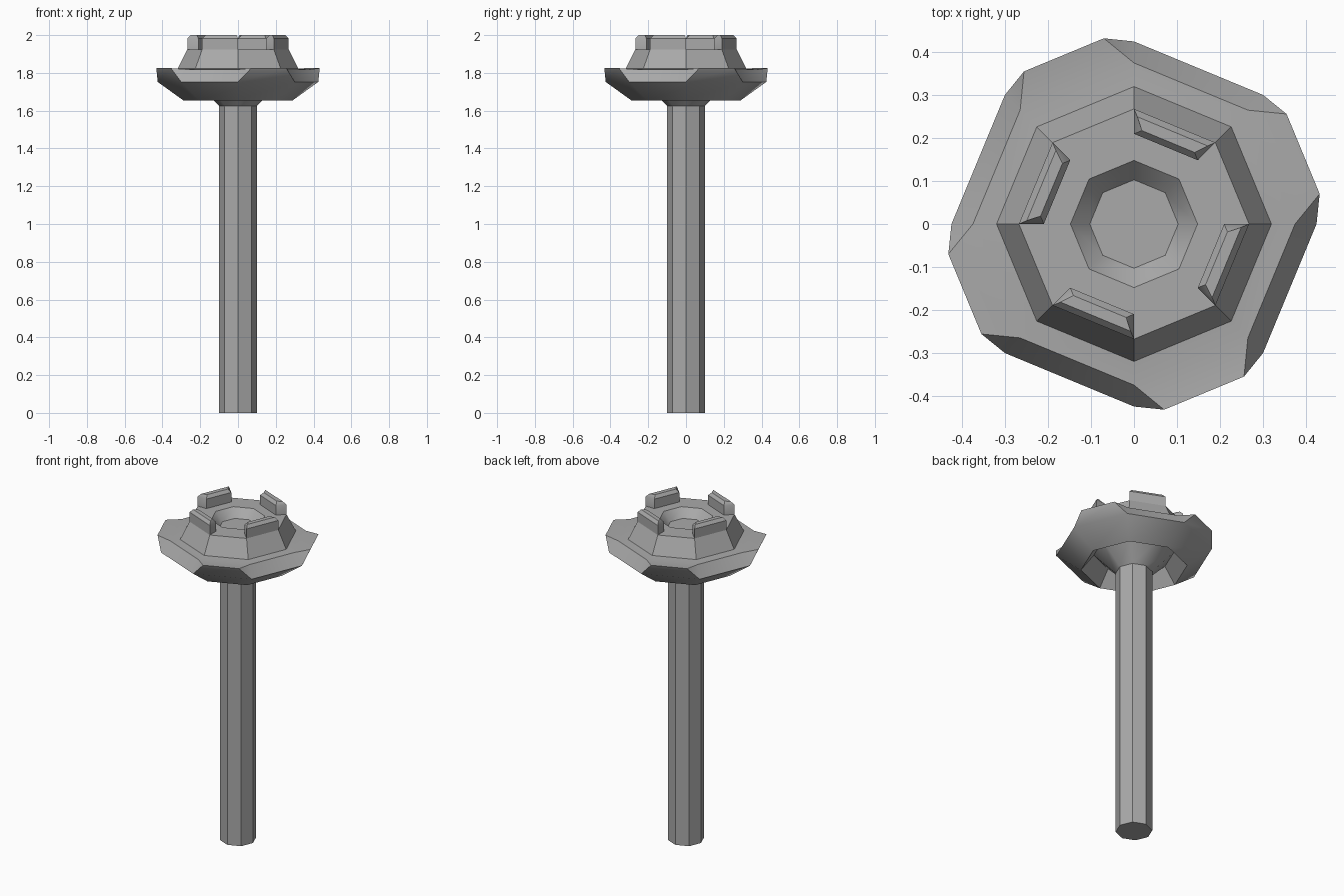
import bpy, bmesh
from math import sin, cos, radians
from mathutils import Vector

if "Cube" in bpy.data.objects:
    bpy.data.objects.remove(bpy.data.objects["Cube"], do_unlink=True)

SIDES = 8
steel = bpy.data.materials.new("grey_steel")
steel.use_nodes = True
GREY = (0.4, 0.4, 0.4, 1)
steel.diffuse_color = GREY
steel.node_tree.nodes["Principled BSDF"].inputs["Base Color"].default_value = GREY


def corner(r, k, z):
    a = radians(k * 360 / SIDES)
    return Vector((r * cos(a), r * sin(a), z))


def ring(bm, r, z):
    return [bm.verts.new(corner(r, k, z)) for k in range(SIDES)]


def bridge(bm, a, b):
    n = len(a)
    for i in range(n):
        j = (i + 1) % n
        bm.faces.new((a[i], a[j], b[j], b[i]))


def lathe(bm, profile):
    rings = [ring(bm, r, z) for r, z in profile]
    for a, b in zip(rings, rings[1:]):
        bridge(bm, a, b)
    return rings


def finish(bm, name, angle=35):
    bmesh.ops.recalc_face_normals(bm, faces=bm.faces)
    mesh = bpy.data.meshes.new(name)
    bm.to_mesh(mesh)
    bm.free()
    mesh.materials.append(steel)
    obj = bpy.data.objects.new(name, mesh)
    bpy.context.collection.objects.link(obj)
    bpy.ops.object.select_all(action="DESELECT")
    obj.select_set(True)
    bpy.context.view_layer.objects.active = obj
    bpy.ops.object.shade_smooth_by_angle(angle=radians(angle))
    return obj


# Shaft
bm = bmesh.new()
rings = lathe(bm, [(0.1, 0), (0.1, 1.63)])
for r in rings:
    bm.faces.new(r)
finish(bm, "shaft")

# Head: hollow underside, flange, raised collar and recessed top
bm = bmesh.new()
under = lathe(bm, [(0.1, 1.625), (0.22, 1.745), (0.29, 1.655), (0.425, 1.752)])
upper = lathe(bm, [(0.375, 1.818), (0.32, 1.822), (0.268, 1.925),
                   (0.148, 1.925), (0.103, 1.875)])
bm.faces.new(under[0])
bm.faces.new(upper[-1])
rim, lip = under[-1], upper[0]
for k in range(SIDES):
    j = (k + 1) % SIDES
    if k % 2:
        # Sloped chamfer
        bm.faces.new((rim[k], rim[j], lip[j], lip[k]))
    else:
        # Raised tab
        t1 = bm.verts.new(corner(0.438, k + 0.205, 1.825))
        t2 = bm.verts.new(corner(0.438, k + 0.795, 1.825))
        bm.faces.new((rim[k], rim[j], t2, t1))
        bm.faces.new((rim[k], t1, lip[k]))
        bm.faces.new((rim[j], lip[j], t2))
        bm.faces.new((t1, t2, lip[j], lip[k]))
finish(bm, "flanged_head")


# Lugs standing on alternate edges of the collar
def lug_loop(bm, k, inset, z):
    outer = [corner(0.268, k + i, z) for i in (0, 1)]
    inner = [corner(0.21, k + i, z) for i in (0, 1)]
    along = (outer[1] - outer[0]).normalized() * inset
    inward = Vector((along.y, -along.x, 0))
    if inward.dot(outer[0]) > 0:
        inward = -inward
    pts = (outer[0] + along + inward, outer[1] - along + inward,
           inner[1] - along - inward, inner[0] + along - inward)
    return [bm.verts.new(p) for p in pts]


for k in range(1, SIDES, 2):
    bm = bmesh.new()
    loops = [lug_loop(bm, k, i, z) for i, z in ((0, 1.92), (0, 1.982), (0.014, 2.0))]
    for a, b in zip(loops, loops[1:]):
        bridge(bm, a, b)
    bm.faces.new(loops[0])
    bm.faces.new(loops[-1])
    finish(bm, f"lug_{k // 2 + 1}")
